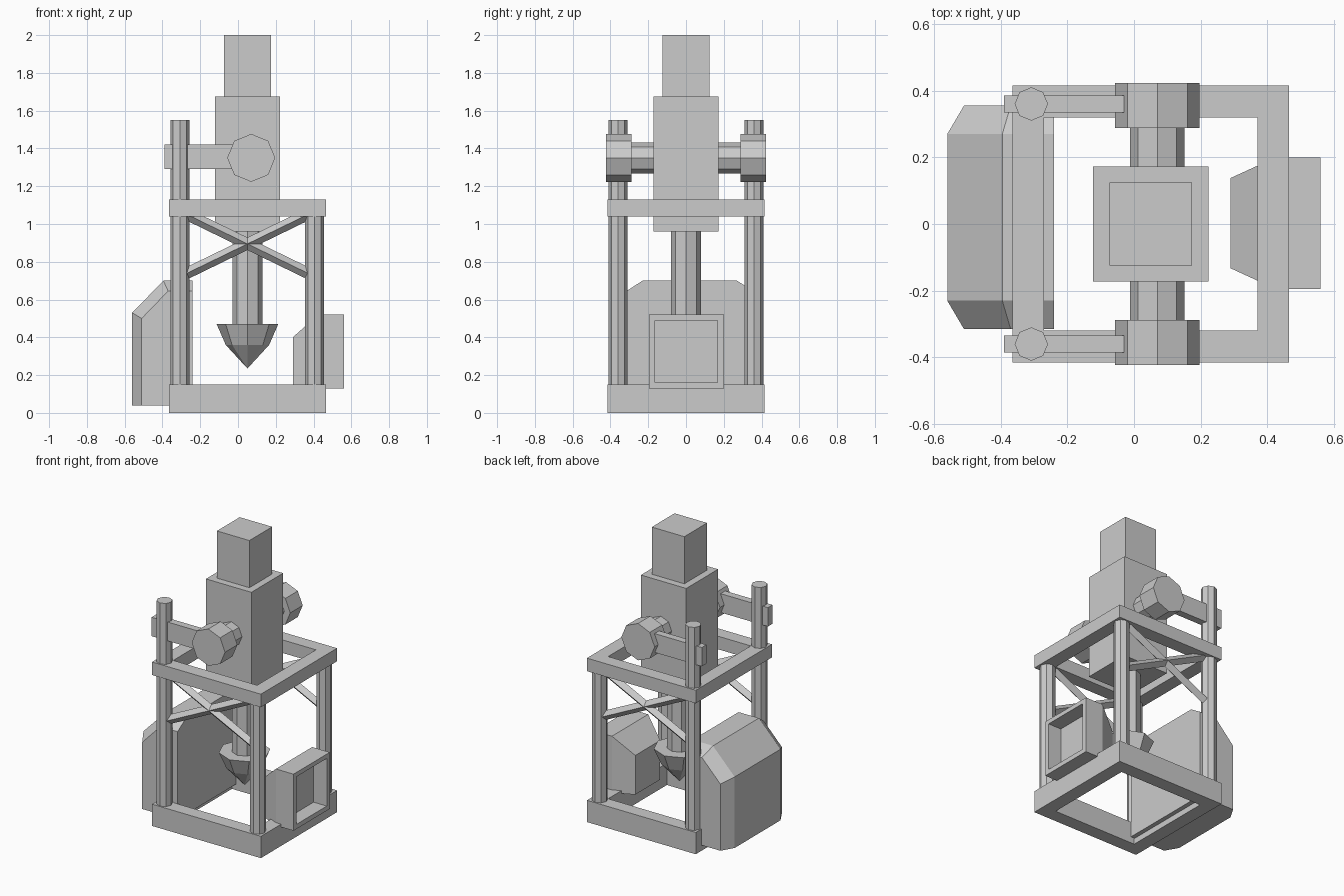
import bpy, bmesh
from mathutils import Vector

if "Cube" in bpy.data.objects:
    bpy.data.objects.remove(bpy.data.objects["Cube"])

CX = 0.05  # shared axis of frame, motor and drill


def finish(name, bm):
    bmesh.ops.recalc_face_normals(bm, faces=bm.faces)
    me = bpy.data.meshes.new(name)
    bm.to_mesh(me)
    bm.free()
    ob = bpy.data.objects.new(name, me)
    bpy.context.collection.objects.link(ob)
    return ob


def loft(name, rings, caps=True, closed=False):
    """Skin equal-length rings; cap the ends or join last ring to first."""
    bm = bmesh.new()
    vs = [[bm.verts.new(p) for p in r] for r in rings]
    n = len(vs[0])
    pairs = list(zip(vs, vs[1:])) + ([(vs[-1], vs[0])] if closed else [])
    for a, b in pairs:
        for i in range(n):
            j = (i + 1) % n
            bm.faces.new((a[i], a[j], b[j], b[i]))
    if caps and not closed:
        bm.faces.new(vs[0])
        bm.faces.new(vs[-1])
    return finish(name, bm)


def rect_xy(x0, x1, y0, y1, z):
    return [(x0, y0, z), (x1, y0, z), (x1, y1, z), (x0, y1, z)]


def rect_yz(x, y0, y1, z0, z1):
    return [(x, y0, z0), (x, y1, z0), (x, y1, z1), (x, y0, z1)]


def box(name, x0, x1, y0, y1, z0, z1):
    return loft(name, [rect_xy(x0, x1, y0, y1, z0), rect_xy(x0, x1, y0, y1, z1)])


def rod(name, a, b, r1, r2=None, sides=8):
    a, b = Vector(a), Vector(b)
    bm = bmesh.new()
    bmesh.ops.create_cone(bm, cap_ends=True, segments=sides, radius1=r1,
                          radius2=r1 if r2 is None else r2, depth=(b - a).length)
    ob = finish(name, bm)
    ob.location = (a + b) / 2
    ob.rotation_euler = (b - a).to_track_quat('Z', 'Y').to_euler()
    return ob


# Rectangular frames: base and upper
for name, z0, z1 in (("base_frame", 0, 0.15), ("upper_frame", 1.04, 1.13)):
    outer, inner = (-0.365, 0.465, -0.415, 0.415), (-0.27, 0.37, -0.32, 0.32)
    loft(name, [rect_xy(*outer, z0), rect_xy(*outer, z1),
                rect_xy(*inner, z1), rect_xy(*inner, z0)], closed=True)

# Posts, cross braces, pivots and arms on both sides
for s, side in ((-1, "front"), (1, "back")):
    y = 0.36 * s
    rod(side + "_tall_post", (-0.308, y, 0.1), (-0.308, y, 1.55), 0.05)
    rod(side + "_short_post", (0.405, y, 0.1), (0.405, y, 1.08), 0.05)
    rod(side + "_brace_rising", (-0.31, y, 0.72), (0.41, y, 1.07), 0.03, sides=4)
    rod(side + "_brace_falling", (-0.31, y, 1.07), (0.41, y, 0.72), 0.03, sides=4)
    rod(side + "_pivot_shaft", (0.07, 0.15 * s, 1.35), (0.07, 0.32 * s, 1.35), 0.082)
    rod(side + "_pivot_drum", (0.07, 0.288 * s, 1.35), (0.07, 0.423 * s, 1.35), 0.127)
    box(side + "_arm", -0.39, -0.03, y - 0.025, y + 0.025, 1.29, 1.42)

# Motor housing and cap
box("motor_housing", CX - 0.173, CX + 0.173, -0.173, 0.173, 0.96, 1.675)
box("motor_cap", CX - 0.124, CX + 0.124, -0.124, 0.124, 1.6, 2.0)

# Drill shaft and pointed bit
rod("drill_shaft", (CX, 0, 0.45), (CX, 0, 0.98), 0.08)
rod("bit_collar", (CX, 0, 0.36), (CX, 0, 0.47), 0.115, 0.163)
rod("bit_tip", (CX, 0, 0.235), (CX, 0, 0.36), 0.0, 0.115)

# Chamfered tank on the left
mid = [(-0.56, 0.04), (-0.56, 0.53), (-0.395, 0.70), (-0.24, 0.70), (-0.24, 0.04)]
end = [(-0.51, 0.04), (-0.51, 0.50), (-0.37, 0.645), (-0.24, 0.645), (-0.24, 0.04)]
loft("tank", [[(x, y, z) for x, z in prof] for y, prof in
              ((-0.315, end), (-0.23, mid), (0.27, mid), (0.355, end))])

# Control box on the right: tapered back, open recessed face
loft("control_box", [rect_yz(0.29, -0.133, 0.138, 0.13, 0.40),
                     rect_yz(0.425, -0.195, 0.2, 0.13, 0.52),
                     rect_yz(0.56, -0.195, 0.2, 0.13, 0.52),
                     rect_yz(0.56, -0.163, 0.167, 0.162, 0.49),
                     rect_yz(0.46, -0.163, 0.167, 0.162, 0.49)])
